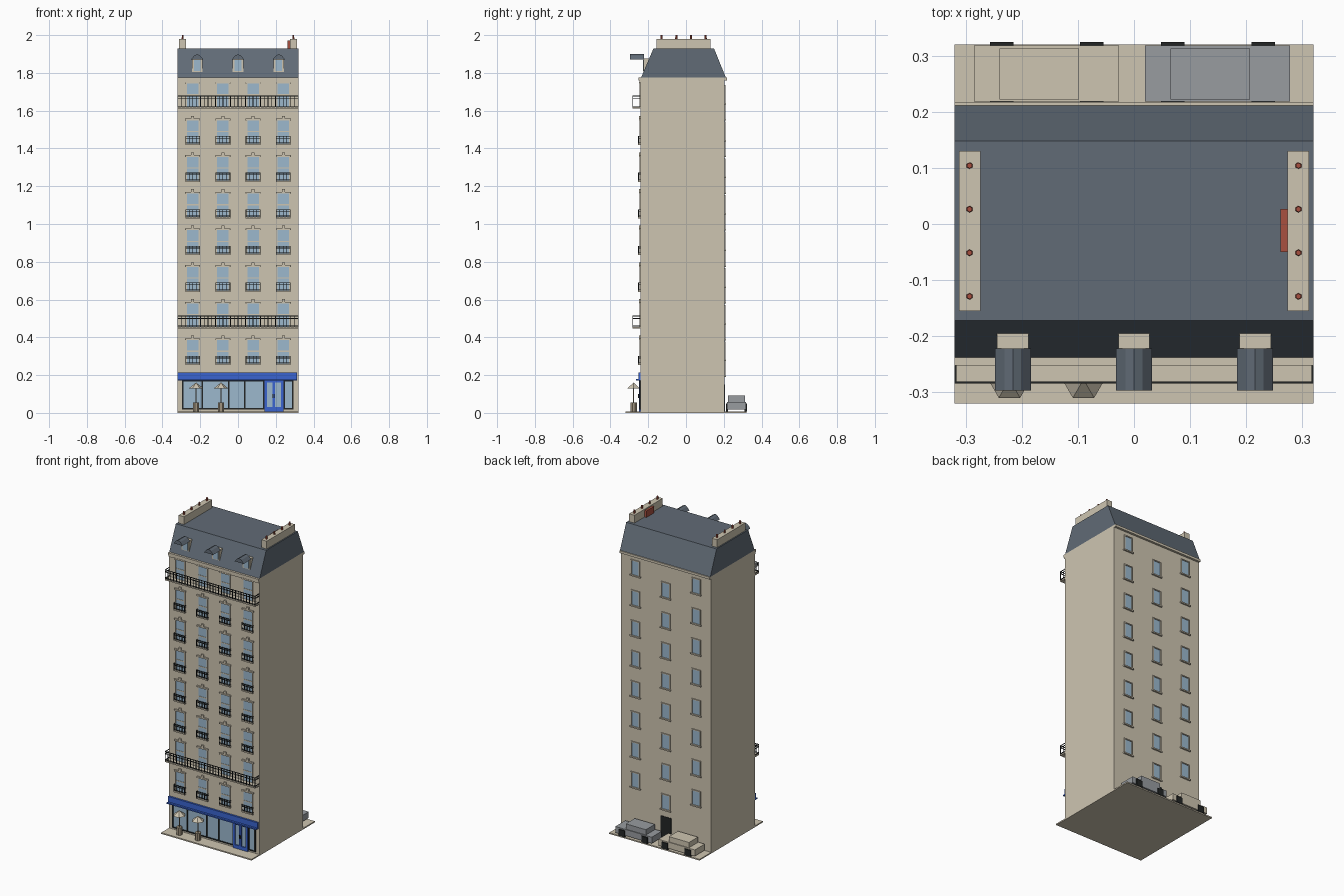
import bpy, bmesh, math
from mathutils import Matrix, Vector

if "Cube" in bpy.data.objects:
    bpy.data.objects.remove(bpy.data.objects["Cube"])


def material(name, r, g, b):
    m = bpy.data.materials.new(name)
    lin = [((c / 255 + 0.055) / 1.055) ** 2.4 for c in (r, g, b)]
    m.diffuse_color = (*lin, 1)
    m.use_nodes = True
    m.node_tree.nodes["Principled BSDF"].inputs["Base Color"].default_value = m.diffuse_color
    return m


STONE = material("stone", 206, 197, 177)
SLATE = material("slate", 97, 107, 118)
GLASS = material("glass", 156, 185, 206)
IRON = material("black_iron", 34, 37, 37)
BLUE = material("shop_blue", 58, 100, 208)
BRICK = material("brick_red", 168, 80, 64)
GREY = material("car_grey", 152, 156, 160)
TABLE = material("table_brown", 160, 147, 126)


class Part:
    """Collects simple solids into one object of one colour."""

    def __init__(self, name, mat):
        self.name, self.mat, self.bm = name, mat, bmesh.new()

    def box(self, x0, x1, y0, y1, z0, z1):
        m = Matrix.Translation(((x0 + x1) / 2, (y0 + y1) / 2, (z0 + z1) / 2))
        m = m @ Matrix.Diagonal((x1 - x0, y1 - y0, z1 - z0, 1))
        bmesh.ops.create_cube(self.bm, size=1, matrix=m)

    def cone(self, x, y, z0, z1, r0, r1, n, turn=0):
        m = Matrix.Translation((x, y, (z0 + z1) / 2)) @ Matrix.Rotation(turn, 4, 'Z')
        bmesh.ops.create_cone(self.bm, cap_ends=True, segments=n, radius1=r0,
                              radius2=r1, depth=z1 - z0, matrix=m)

    def prism(self, points, offset):
        face = self.bm.faces.new([self.bm.verts.new(p) for p in points])
        out = bmesh.ops.extrude_face_region(self.bm, geom=[face])["geom"]
        verts = [v for v in out if isinstance(v, bmesh.types.BMVert)]
        bmesh.ops.translate(self.bm, verts=verts, vec=Vector(offset))

    def done(self):
        bmesh.ops.recalc_face_normals(self.bm, faces=self.bm.faces)
        me = bpy.data.meshes.new(self.name)
        self.bm.to_mesh(me)
        self.bm.free()
        me.materials.append(self.mat)
        bpy.context.collection.objects.link(bpy.data.objects.new(self.name, me))


W, FRONT, BACK = 0.32, -0.24, 0.203
COLUMNS = (-0.24, -0.08, 0.08, 0.24)
STEP = 0.194

# Paving and main block
p = Part("paving", STONE)
p.box(-W, W, -0.32, 0.32, 0, 0.008)
p.done()
p = Part("building_block", STONE)
p.box(-W, W, FRONT, BACK, 0.008, 1.765)
p.done()
p = Part("cornice", STONE)
p.box(-W, W, -0.252, 0.217, 1.76, 1.775)
p.box(-W, W, -0.247, FRONT, 1.748, 1.76)
p.done()

# Mansard roof with straight gable ends
p = Part("mansard_roof", SLATE)
p.prism([(-W, -0.238, 1.775), (-W, 0.211, 1.775), (-W, 0.148, 1.93),
         (-W, -0.172, 1.93)], (2 * W, 0, 0))
p.done()

# Chimney stacks, pots and the brick patch
stacks, pots = Part("chimney_stacks", STONE), Part("chimney_pots", BRICK)
for s in (-1, 1):
    stacks.box(s * 0.293 - 0.019, s * 0.293 + 0.019, -0.155, 0.13, 1.92, 1.98)
    for k in range(4):
        pots.cone(s * 0.293, -0.129 + k * 0.0777, 1.978, 2.0, 0.006, 0.005, 6)
stacks.done()
pots.done()
p = Part("brick_patch", BRICK)
p.box(0.261, 0.276, -0.05, 0.027, 1.925, 1.972)
p.done()

# Dormers
body, roof, pane = (Part("dormer_bodies", STONE), Part("dormer_roofs", SLATE),
                    Part("dormer_panes", GLASS))
for x in (-0.216, 0, 0.216):
    body.box(x - 0.028, x + 0.028, -0.225, -0.195, 1.8, 1.875)
    pane.box(x - 0.018, x + 0.018, -0.228, -0.224, 1.81, 1.867)
    roof.prism([(x - 0.032, -0.297, 1.872), (x + 0.032, -0.297, 1.872),
                (x + 0.015, -0.297, 1.892), (x, -0.297, 1.899),
                (x - 0.015, -0.297, 1.892)], (0, 0.075, 0))
for q in (body, roof, pane):
    q.done()

# Front windows: glass, stone surround, lintel and keystone
glass, trim = Part("front_window_glass", GLASS), Part("front_window_trim", STONE)
for i in range(8):
    top = 0.385 + STEP * i
    low = top - 0.13
    for x in COLUMNS:
        glass.box(x - 0.03, x + 0.03, FRONT - 0.002, FRONT + 0.01, low, top)
        for s in (-1, 1):
            cx = x + s * 0.033
            trim.box(cx - 0.003, cx + 0.003, FRONT - 0.005, FRONT, low, top)
        trim.box(x - 0.03, x + 0.03, FRONT - 0.004, FRONT, top - 0.062, top - 0.056)
        trim.box(x - 0.04, x + 0.04, FRONT - 0.009, FRONT, top, top + 0.009)
        if i < 7:
            trim.box(x - 0.008, x + 0.008, FRONT - 0.008, FRONT, top + 0.009, top + 0.024)
glass.done()
trim.done()

# Balconies: short ones at each window, long ones on two floors
slabs, rails = Part("balcony_slabs", STONE), Part("balcony_railings", IRON)


def balcony(x, half, y, z, height, bars, t):
    slabs.box(x - half, x + half, y, FRONT, z - 0.006, z + 0.002)
    x0, x1 = x - half, x + half
    for h in (0.009, height * 0.78, height):
        rails.box(x0, x1, y, y + t, z + h - t, z + h)
        for e in (x0, x1 - t):
            rails.box(e, e + t, y, FRONT, z + h - t, z + h)
    for k in range(bars + 1):
        bx = x0 + (2 * half - t) * k / bars
        rails.box(bx, bx + t, y, y + t, z, z + height)


for i in range(8):
    z = 0.257 + STEP * i
    if i in (1, 7):
        balcony(0, W, -0.284, z + 0.002, 0.062, 32, 0.0035)
    else:
        for x in COLUMNS:
            balcony(x, 0.039, -0.253, z + 0.002, 0.043, 4, 0.0035)
slabs.done()
rails.done()

# Back windows in staggered columns, with frames and sills
glass, trim = Part("back_window_glass", GLASS), Part("back_window_trim", STONE)
for x, base in ((-0.215, 0.327), (0, 0.243), (0.215, 0.327)):
    for i in range(8):
        z = base + STEP * i
        glass.box(x - 0.026, x + 0.026, BACK - 0.01, BACK + 0.001, z - 0.045, z + 0.045)
        for s in (-1, 1):
            cx = x + s * 0.029
            trim.box(cx - 0.003, cx + 0.003, BACK, BACK + 0.006, z - 0.045, z + 0.045)
        trim.box(x - 0.032, x + 0.032, BACK, BACK + 0.006, z + 0.045, z + 0.051)
        trim.box(x - 0.037, x + 0.037, BACK, BACK + 0.01, z - 0.053, z - 0.045)
glass.done()
trim.done()
p = Part("back_door", IRON)
p.box(-0.038, 0.038, BACK - 0.01, BACK + 0.003, 0.008, 0.15)
p.done()

# Shop front: fascia, windows, frames and double door
p = Part("shop_fascia", BLUE)
p.box(-W, 0.313, -0.252, FRONT, 0.175, 0.214)
p.box(-W, 0.313, -0.265, FRONT, 0.172, 0.18)
p.done()
p = Part("shop_glass", GLASS)
p.box(-0.293, 0.293, FRONT - 0.002, FRONT + 0.01, 0.022, 0.172)
p.done()
p = Part("shop_frames", IRON)
for x in (-0.293, -0.188, -0.05, 0.035, 0.136, 0.246, 0.291):
    p.box(x - 0.004, x + 0.004, FRONT - 0.006, FRONT, 0.02, 0.172)
for x0, x1 in ((-0.297, 0.14), (0.24, 0.295)):
    p.box(x0, x1, FRONT - 0.006, FRONT, 0.018, 0.025)
    p.box(x0, x1, FRONT - 0.006, FRONT, 0.166, 0.172)
p.done()
p = Part("shop_door", BLUE)
for x in (0.146, 0.19, 0.234):
    p.box(x - 0.007, x + 0.007, FRONT - 0.009, FRONT, 0.008, 0.178)
for z0, z1 in ((0.008, 0.03), (0.16, 0.178)):
    p.box(0.14, 0.24, FRONT - 0.009, FRONT, z0, z1)
p.done()
p = Part("door_handles", IRON)
for x in (0.185, 0.195):
    p.box(x - 0.002, x + 0.002, FRONT - 0.013, FRONT - 0.009, 0.08, 0.1)
p.done()

# Terrace tables with parasols
canopy, tables, poles = (Part("parasol_canopies", STONE), Part("terrace_tables", TABLE),
                         Part("parasol_poles", TABLE))
for x in (-0.222, -0.09):
    canopy.cone(x, -0.277, 0.13, 0.16, 0.038, 0.001, 6, math.pi / 6)
    tables.cone(x, -0.277, 0.008, 0.055, 0.018, 0.018, 8, math.pi / 8)
    poles.cone(x, -0.277, 0.05, 0.14, 0.003, 0.003, 6)
for q in (canopy, tables, poles):
    q.done()

# Parked cars behind the building
wheels = Part("car_wheels", IRON)
for name, x, mat in (("pale_car", -0.156, STONE), ("grey_car", 0.149, GREY)):
    p = Part(name, mat)
    p.box(x - 0.129, x + 0.129, 0.218, 0.318, 0.018, 0.058)
    p.box(x - 0.084, x + 0.058, 0.222, 0.313, 0.058, 0.092)
    p.done()
    for wx in (x - 0.08, x + 0.081):
        for y0, y1 in ((0.212, 0.222), (0.31, 0.324)):
            wheels.box(wx - 0.021, wx + 0.021, y0, y1, 0.008, 0.05)
wheels.done()
